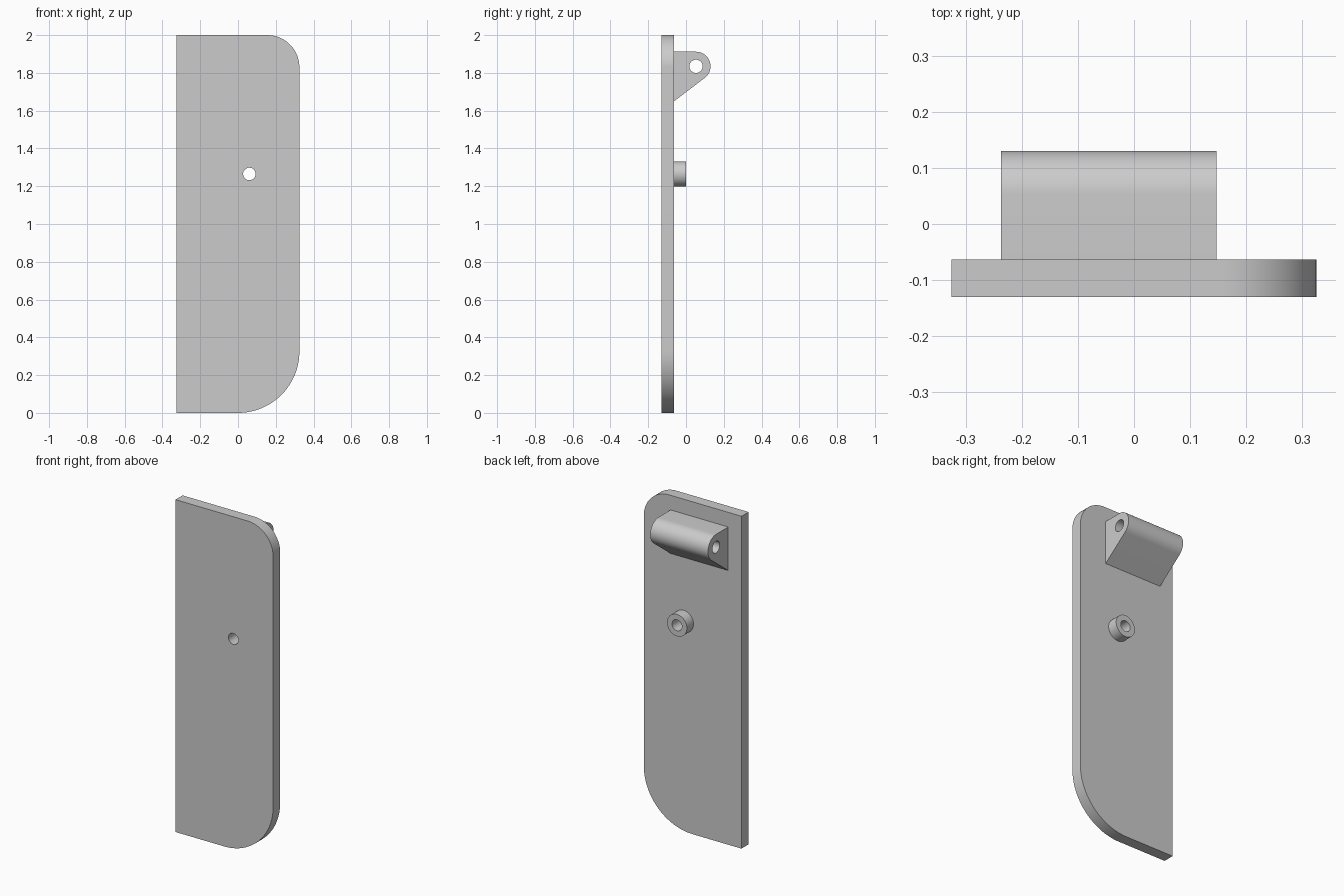
import bpy, bmesh
from math import atan2, acos, cos, sin, pi, hypot
from mathutils import Vector

cube = bpy.data.objects.get("Cube")
if cube:
    bpy.data.objects.remove(cube)

grey = bpy.data.materials.new("plain_grey")
grey.use_nodes = True
colour = (0.6, 0.6, 0.6, 1)
grey.diffuse_color = colour
grey.node_tree.nodes["Principled BSDF"].inputs["Base Color"].default_value = colour


def arc(cu, cv, r, start, end, steps=24):
    """Points along an arc, both ends included."""
    angles = [start + (end - start) * i / steps for i in range(steps + 1)]
    return [(cu + r * cos(a), cv + r * sin(a)) for a in angles]


def circle(cu, cv, r, steps=48):
    return arc(cu, cv, r, 0, 2 * pi, steps)[:-1]


def extrude_profile(name, loops, place, depth):
    """Fill an outline with its holes, then extrude it by the depth vector."""
    bm = bmesh.new()
    edges = []
    for loop in loops:
        verts = [bm.verts.new(place(u, v)) for u, v in loop]
        edges += [bm.edges.new((a, b)) for a, b in zip(verts, verts[1:] + verts[:1])]
    bmesh.ops.triangle_fill(bm, edges=edges, use_beauty=True)
    result = bmesh.ops.extrude_face_region(bm, geom=bm.faces[:], use_keep_orig=True)
    moved = [g for g in result["geom"] if isinstance(g, bmesh.types.BMVert)]
    bmesh.ops.translate(bm, verts=moved, vec=Vector(depth))
    bmesh.ops.recalc_face_normals(bm, faces=bm.faces[:])
    mesh = bpy.data.meshes.new(name)
    bm.to_mesh(mesh)
    bm.free()
    mesh.materials.append(grey)
    obj = bpy.data.objects.new(name, mesh)
    bpy.context.collection.objects.link(obj)
    bpy.ops.object.select_all(action="DESELECT")
    obj.select_set(True)
    bpy.context.view_layer.objects.active = obj
    bpy.ops.object.shade_smooth_by_angle(angle=0.5)
    return obj


FRONT, BACK, HALF, HEIGHT = -0.13, -0.063, 0.325, 2.0
pin = (0.06, 1.265)
pin_hole = circle(*pin, 0.033)

# Flat plate with two rounded corners on one side and a through hole
top_r, low_r = 0.17, 0.325
outline = [(-HALF, HEIGHT), (-HALF, 0)]
outline += arc(HALF - low_r, low_r, low_r, -pi / 2, 0, 32)
outline += arc(HALF - top_r, HEIGHT - top_r, top_r, 0, pi / 2)
extrude_profile("plate", [outline, pin_hole],
                lambda u, v: (u, FRONT, v), (0, BACK - FRONT, 0))

# Hollow boss around the hole on the back
extrude_profile("boss", [circle(*pin, 0.066), pin_hole],
                lambda u, v: (u, BACK, v), (0, -BACK, 0))

# Hinge lug: rounded nose, flat top and a sloping underside tangent to the nose
nose_y, nose_z, nose_r = 0.053, 1.835, 0.077
foot_z = 1.65
dy, dz = BACK - nose_y, foot_z - nose_z
tangent = atan2(dz, dy) + acos(nose_r / hypot(dy, dz))
lug = [(BACK, nose_z + nose_r), (BACK, foot_z)]
lug += arc(nose_y, nose_z, nose_r, tangent, pi / 2)
extrude_profile("hinge_lug", [lug, circle(nose_y, nose_z, 0.035)],
                lambda u, v: (-0.237, u, v), (0.384, 0, 0))
